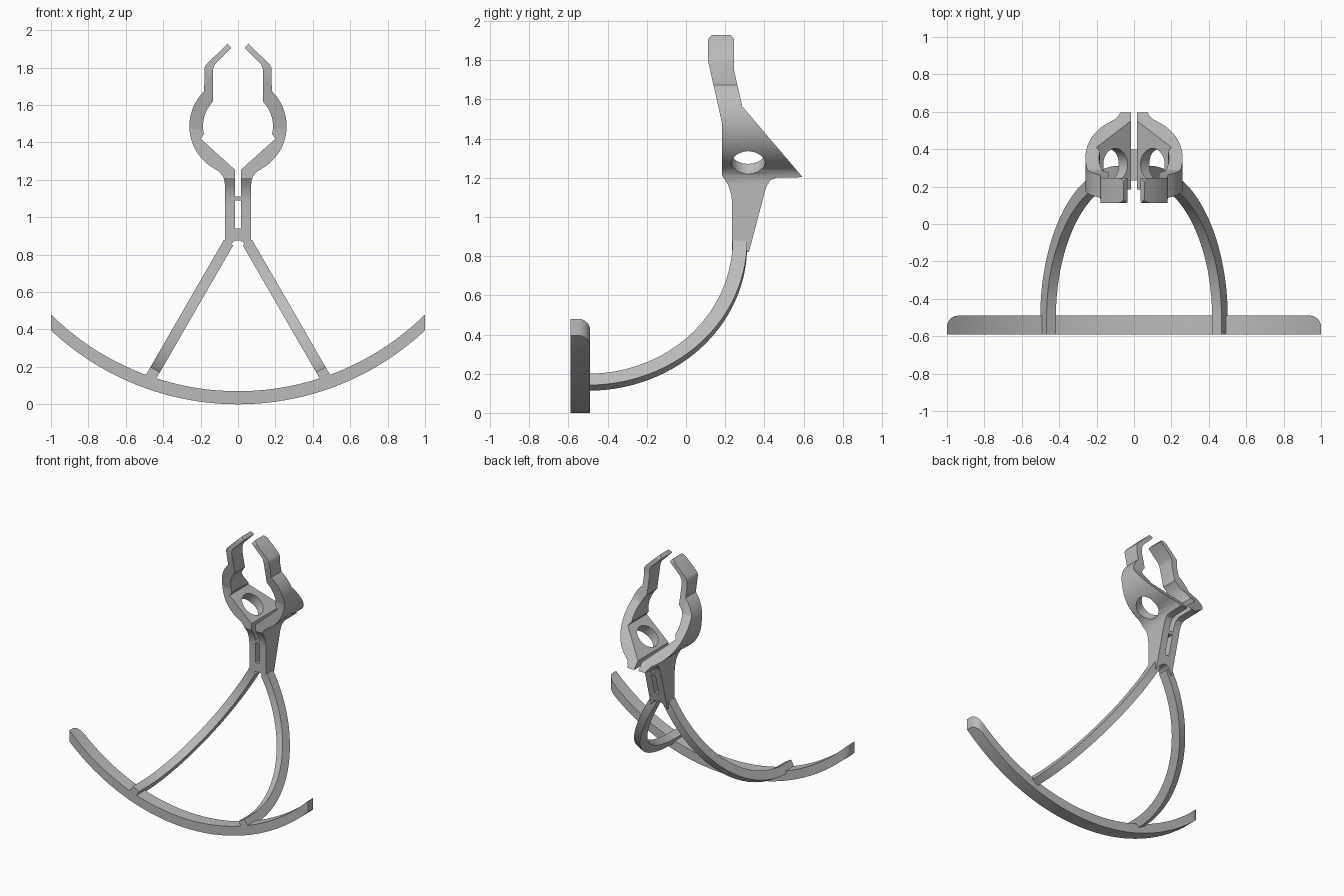
import bpy, bmesh, math
from mathutils import Vector

cube = bpy.data.objects.get("Cube")
if cube:
    bpy.data.objects.remove(cube, do_unlink=True)

grey = bpy.data.materials.new("plain grey")
grey.use_nodes = True
colour = (0.5, 0.5, 0.5, 1)
grey.diffuse_color = colour
grey.node_tree.nodes["Principled BSDF"].inputs["Base Color"].default_value = colour


def arc(cx, cz, rx, rz, start, end, steps):
    angles = [math.radians(start + (end - start) * i / steps) for i in range(steps + 1)]
    return [(cx + rx * math.cos(a), cz + rz * math.sin(a)) for a in angles]


def finish(name, bm):
    bmesh.ops.recalc_face_normals(bm, faces=bm.faces)
    mesh = bpy.data.meshes.new(name)
    bm.to_mesh(mesh)
    bm.free()
    mesh.materials.append(grey)
    obj = bpy.data.objects.new(name, mesh)
    bpy.context.collection.objects.link(obj)
    return obj


def prism(name, points, place, depth):
    """Extrude a flat profile; place maps (u, v) to space."""
    bm = bmesh.new()
    face = bm.faces.new([bm.verts.new(place(u, v)) for u, v in points])
    ext = bmesh.ops.extrude_face_region(bm, geom=[face])
    moved = [g for g in ext["geom"] if isinstance(g, bmesh.types.BMVert)]
    bmesh.ops.translate(bm, verts=moved, vec=depth)
    return finish(name, bm)


def activate(obj):
    bpy.ops.object.select_all(action="DESELECT")
    obj.select_set(True)
    bpy.context.view_layer.objects.active = obj


def carve(obj, cutter, operation):
    activate(obj)
    mod = obj.modifiers.new("carve", "BOOLEAN")
    mod.operation, mod.object, mod.solver = operation, cutter, "EXACT"
    bpy.ops.object.modifier_apply(modifier=mod.name)
    bpy.data.objects.remove(cutter, do_unlink=True)


def smooth(obj, angle=28):
    activate(obj)
    bpy.ops.object.shade_smooth_by_angle(angle=math.radians(angle))


def front(u, v):
    return (u, -1, v)


def side(u, v):
    return (-1, u, v)


def plan(u, v):
    return (u, v, -1)


# Clamp and neck: front outline trimmed by the side outline
half = [(0.017, 1.11), (0.017, 1.255), (0.2, 1.42)]
half += arc(0, 1.487, 0.187, 0.187, -13, 44, 12)
half += [(0.134, 1.79), (0.125, 1.815), (0.035, 1.905), (0.055, 1.928),
         (0.172, 1.815), (0.18, 1.795)]
half += arc(0, 1.487, 0.26, 0.26, 46, -60, 24)
half += [(0.1, 1.243), (0.08, 1.218), (0.072, 1.195), (0.07, 1.17),
         (0.07, 0.82), (0.03, 0.865), (0.015, 0.875)]
outline = half + [(-x, z) for x, z in reversed(half)]
clamp = prism("clamp_and_neck", outline, front, (0, 2, 0))

profile = arc(0.143, 1.895, 0.03, 0.035, 180, 90, 6)
profile += arc(0.216, 1.895, 0.03, 0.035, 90, 0, 6)
profile += [(0.246, 1.745), (0.287, 1.565), (0.595, 1.203), (0.46, 1.2)]
profile += [(0.432, 1.188), (0.415, 1.165), (0.405, 1.14), (0.308, 0.77), (0.236, 0.77),
            (0.236, 1.07), (0.231, 1.115), (0.215, 1.165), (0.185, 1.21),
            (0.185, 1.473), (0.113, 1.795)]
carve(clamp, prism("side_trim", profile, side, (2, 0, 0)), "INTERSECT")

# Slot through the neck
slot = [(-0.017, 0.94), (0.017, 0.94), (0.017, 1.09), (-0.017, 1.09)]
carve(clamp, prism("slot_cutter", slot, front, (0, 2, 0)), "DIFFERENCE")

# Round holes through the sloping floor
for s in (1, -1):
    bm = bmesh.new()
    bmesh.ops.create_cone(bm, cap_ends=True, segments=40, radius1=0.087, radius2=0.087, depth=0.22)
    turn = Vector((0, 0, 1)).rotation_difference(Vector((s * 0.67, 0, -0.74)))
    bmesh.ops.rotate(bm, verts=bm.verts, matrix=turn.to_matrix())
    bmesh.ops.translate(bm, verts=bm.verts, vec=(s * 0.135, 0.317, 1.29))
    carve(clamp, finish("hole_cutter", bm), "DIFFERENCE")
smooth(clamp)

# Curved rocker base with rounded back corners
bottom = [(x / 20, 1.463 - math.sqrt(1.463 ** 2 - (x / 20) ** 2)) for x in range(-20, 21)]
top = [(x / 20, 1.494 - math.sqrt(1.424 ** 2 - (x / 20) ** 2)) for x in range(20, -21, -1)]
rocker = prism("rocker_base", bottom + top, front, (0, 2, 0))
footprint = [(-1, -0.59), (1, -0.59)]
footprint += arc(0.94, -0.55, 0.06, 0.06, 0, 90, 8) + arc(-0.94, -0.55, 0.06, 0.06, 90, 180, 8)
carve(rocker, prism("plan_trim", footprint, plan, (0, 0, 3)), "INTERSECT")
smooth(rocker)

# Legs: bowed strips lying in planes leaning outwards
bow = [(-0.59, 0.142)] + arc(-0.5, 0.88, 0.812, 0.738, -90, 0, 28)
bow += arc(-0.5, 0.88, 0.738, 0.68, 0, -90, 28) + [(-0.59, 0.2)]
for s, name in ((1, "left_leg"), (-1, "right_leg")):
    leg = prism(name, bow, lambda y, z: (s * (0.505 - 0.5 * z) / 0.866, y, z),
                (-s * 0.05, 0, -0.029))
    smooth(leg)
